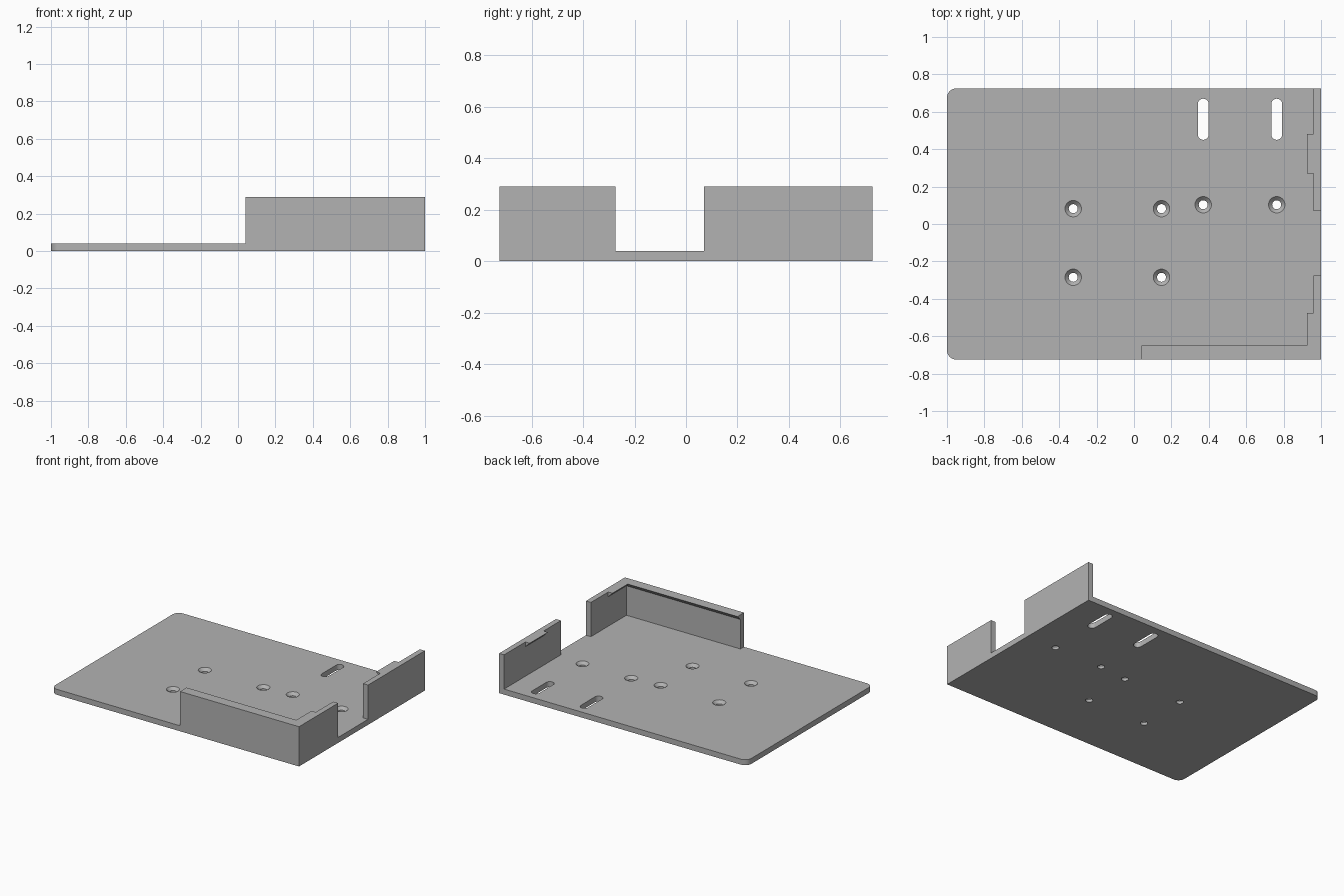
import bpy, bmesh
from math import sin, cos, pi
from mathutils import Vector

if "Cube" in bpy.data.objects:
    bpy.data.objects.remove(bpy.data.objects["Cube"])

# One flat grey for the whole part
grey = bpy.data.materials.new("plain grey")
grey.use_nodes = True
colour = (0.45, 0.45, 0.45, 1)
grey.diffuse_color = colour
grey.node_tree.nodes["Principled BSDF"].inputs["Base Color"].default_value = colour

# Main sizes
X, Y = 1.0, 0.725
FLOOR, TOP = 0.04, 0.29
WALL, LIP = 0.04, 0.035
OPEN = 0.04          # where the front wall starts


def finish(name, bm):
    bmesh.ops.recalc_face_normals(bm, faces=bm.faces)
    me = bpy.data.meshes.new(name)
    bm.to_mesh(me)
    bm.free()
    me.materials.append(grey)
    ob = bpy.data.objects.new(name, me)
    bpy.context.collection.objects.link(ob)
    return ob


def prism(name, points, direction):
    """Extrude a planar outline along a direction."""
    bm = bmesh.new()
    face = bm.faces.new([bm.verts.new(p) for p in points])
    moved = bmesh.ops.extrude_face_region(bm, geom=[face])["geom"]
    verts = [g for g in moved if isinstance(g, bmesh.types.BMVert)]
    bmesh.ops.translate(bm, verts=verts, vec=Vector(direction))
    return finish(name, bm)


def box(name, x0, x1, y0, y1, z0, z1):
    outline = [(x0, y0, z0), (x1, y0, z0), (x1, y1, z0), (x0, y1, z0)]
    return prism(name, outline, (0, 0, z1 - z0))


def arc(cx, cy, r, start, end, n, z):
    steps = [start + (end - start) * i / n for i in range(n + 1)]
    return [(cx + r * cos(a), cy + r * sin(a), z) for a in steps]


def combine(target, tool, operation):
    """Apply a boolean and discard the tool."""
    tool.hide_render = True
    mod = target.modifiers.new(operation, "BOOLEAN")
    mod.operation, mod.solver, mod.object = operation, "EXACT", tool
    bpy.context.view_layer.objects.active = target
    bpy.ops.object.modifier_apply(modifier=mod.name)
    bpy.data.objects.remove(tool)


# Base plate with two rounded corners on the open side
R = 0.05
plate = prism("mounting_tray",
              [(X, -Y, 0), (X, Y, 0)]
              + arc(-X + R, Y - R, R, pi / 2, pi, 8, 0)
              + arc(-X + R, -Y + R, R, pi, 1.5 * pi, 8, 0),
              (0, 0, FLOOR))

# Walls: an L round the front corner and a rear piece on the side
INX, INY = X - WALL, -Y + WALL
corner = prism("corner_wall",
               [(OPEN, -Y, 0), (X, -Y, 0), (X, -0.275, 0), (INX, -0.275, 0),
                (INX, INY, 0), (OPEN, INY, 0)], (0, 0, TOP))
combine(plate, corner, "UNION")
combine(plate, box("rear_wall", INX, X, 0.07, Y, 0, TOP), "UNION")

# Retaining lips with sloping undersides
section = [(-0.02, TOP), (LIP, TOP), (0, TOP - LIP), (-0.02, TOP - LIP)]
for y0, y1 in ((-0.7, -0.475), (0.27, 0.48)):
    lip = prism("side_lip", [(INX - d, y0, z) for d, z in section], (0, y1 - y0, 0))
    combine(plate, lip, "UNION")
front_lip = prism("front_lip", [(OPEN, INY + d, z) for d, z in section],
                  (X - 0.02 - OPEN, 0, 0))
combine(plate, front_lip, "UNION")


# Countersunk screw holes
def screw_cutter(x, y):
    bm = bmesh.new()
    profile = [(0.024, -0.02), (0.024, 0.02), (0.044, FLOOR), (0.044, 0.06)]
    n = 32
    rings = [[bm.verts.new(p) for p in arc(x, y, r, 0, 2 * pi, n, z)[:-1]]
             for r, z in profile]
    for low, high in zip(rings, rings[1:]):
        for i in range(n):
            j = (i + 1) % n
            bm.faces.new((low[i], low[j], high[j], high[i]))
    bm.faces.new(rings[0])
    bm.faces.new(rings[-1])
    return finish("screw_cutter", bm)


SLOTS = (0.37, 0.763)
holes = [(x, y) for x in (-0.325, 0.147) for y in (-0.285, 0.082)]
holes += [(x, 0.103) for x in SLOTS]
for x, y in holes:
    combine(plate, screw_cutter(x, y), "DIFFERENCE")

# Long adjustment slots
for x in SLOTS:
    r = 0.029
    outline = arc(x, 0.67 - r, r, 0, pi, 12, -0.02) + arc(x, 0.45 + r, r, pi, 2 * pi, 12, -0.02)
    combine(plate, prism("slot_cutter", outline, (0, 0, 0.1)), "DIFFERENCE")

# Smooth the round holes and corners, keep edges sharp
plate.select_set(True)
bpy.context.view_layer.objects.active = plate
bpy.ops.object.shade_smooth_by_angle(angle=pi / 6)
